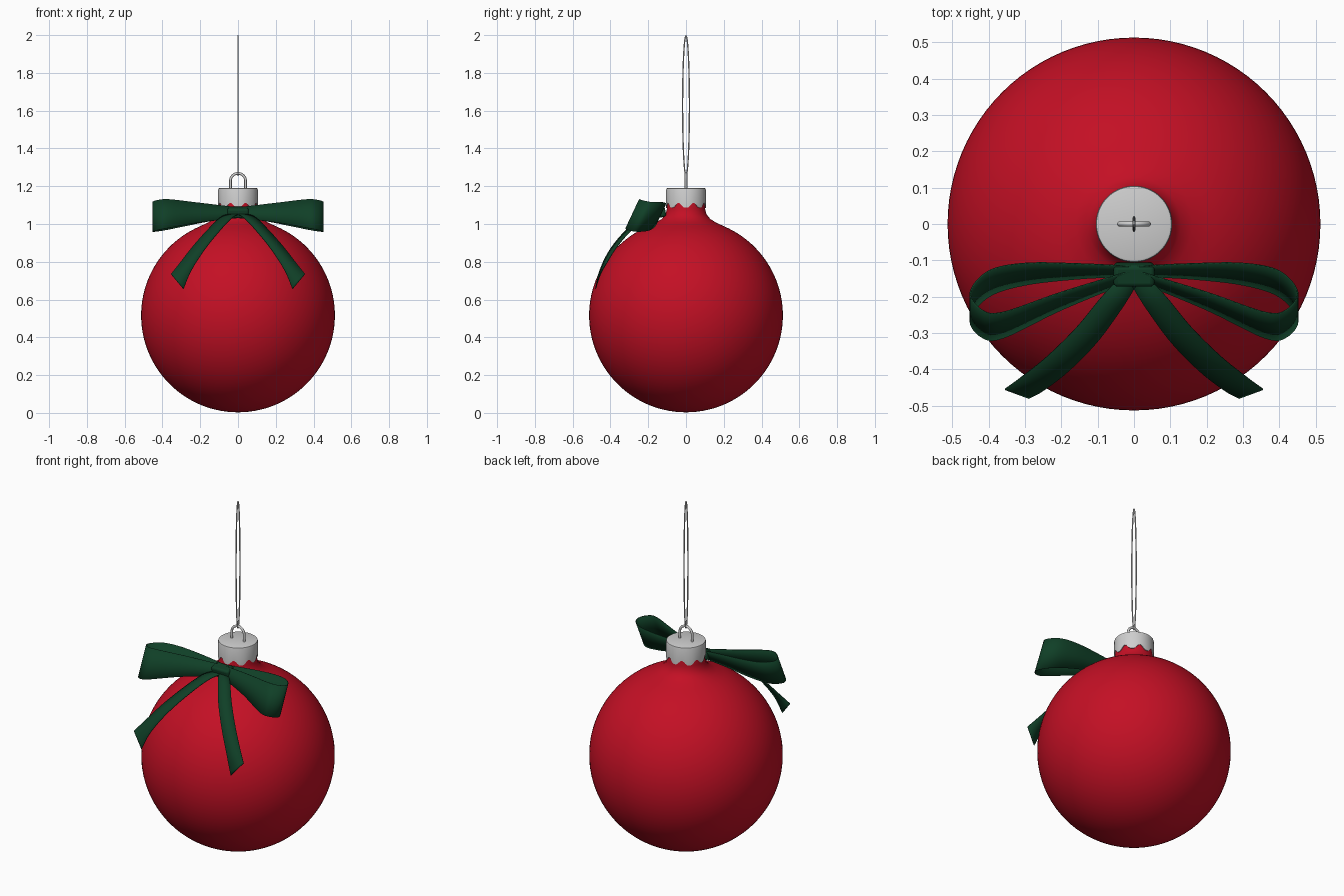
import bpy, bmesh, math
from math import sin, cos, pi
from mathutils import Vector

if "Cube" in bpy.data.objects:
    bpy.data.objects.remove(bpy.data.objects["Cube"], do_unlink=True)


def material(name, rgb):
    m = bpy.data.materials.new(name)
    m.use_nodes = True
    m.diffuse_color = (*rgb, 1)
    m.node_tree.nodes["Principled BSDF"].inputs["Base Color"].default_value = (*rgb, 1)
    return m


RED = material("red glass", (0.55, 0.005, 0.018))
GREEN = material("green ribbon", (0.005, 0.05, 0.02))
SILVER = material("silver metal", (0.62, 0.62, 0.62))


def finish(obj, mat, angle=40):
    obj.data.materials.append(mat)
    bpy.ops.object.select_all(action='DESELECT')
    obj.select_set(True)
    bpy.context.view_layer.objects.active = obj
    bpy.ops.object.shade_smooth_by_angle(angle=math.radians(angle))
    return obj


def new_object(name, bm, mat, angle=40):
    bmesh.ops.remove_doubles(bm, verts=bm.verts, dist=1e-5)
    bmesh.ops.recalc_face_normals(bm, faces=bm.faces)
    mesh = bpy.data.meshes.new(name)
    bm.to_mesh(mesh)
    bm.free()
    obj = bpy.data.objects.new(name, mesh)
    bpy.context.collection.objects.link(obj)
    return finish(obj, mat, angle)


def lathe(name, profile, segs, mat, edge=None):
    """Spin (radius, z) points; edge(angle) lifts the first ring."""
    bm = bmesh.new()
    rings = []
    for i, (r, z) in enumerate(profile):
        ring = []
        for k in range(segs):
            a = 2 * pi * k / segs
            dz = edge(a) if edge and i < 2 else 0
            ring.append(bm.verts.new((r * cos(a), r * sin(a), z + dz)))
        rings.append(ring)
    for lo, hi in zip(rings, rings[1:]):
        for k in range(segs):
            n = (k + 1) % segs
            bm.faces.new((lo[k], lo[n], hi[n], hi[k]))
    return new_object(name, bm, mat)


def smooth_path(points, steps):
    """Catmull-Rom samples through tuples of any length."""
    pts = [Vector(p) for p in points]
    pts = [2 * pts[0] - pts[1]] + pts + [2 * pts[-1] - pts[-2]]
    out = []
    for a, b, c, d in zip(pts, pts[1:], pts[2:], pts[3:]):
        for s in range(steps):
            t = s / steps
            out.append(0.5 * (2 * b + (c - a) * t + (2 * a - 5 * b + 4 * c - d) * t * t
                              + (3 * b - a - 3 * c + d) * t ** 3))
    return out + [pts[-2]]


def ribbon(name, centres, halves, side):
    """Thin strip along centres, with a half-width vector at each station."""
    bm = bmesh.new()
    prev = None
    for c, h in zip(smooth_path(centres, 8), smooth_path(halves, 8)):
        pair = []
        for k in (-1, 0, 1):
            p = c + h * k
            pair.append(bm.verts.new((p.x * side, p.y, p.z)))
        if prev:
            for k in (0, 1):
                bm.faces.new((prev[k], prev[k + 1], pair[k + 1], pair[k]))
        prev = pair
    obj = new_object(name, bm, GREEN)
    mod = obj.modifiers.new("thickness", 'SOLIDIFY')
    mod.thickness = 0.004
    mod.offset = 0
    return obj


def wire(name, points, radius, closed):
    curve = bpy.data.curves.new(name, 'CURVE')
    curve.dimensions = '3D'
    curve.bevel_depth = radius
    curve.bevel_resolution = 3
    curve.use_fill_caps = True
    spline = curve.splines.new('POLY')
    spline.points.add(len(points) - 1)
    for sp, p in zip(spline.points, points):
        sp.co = (*p, 1)
    spline.use_cyclic_u = closed
    obj = bpy.data.objects.new(name, curve)
    bpy.context.collection.objects.link(obj)
    bpy.ops.object.select_all(action='DESELECT')
    obj.select_set(True)
    bpy.context.view_layer.objects.active = obj
    bpy.ops.object.convert(target='MESH')
    return finish(bpy.context.object, SILVER)


# Glass ball flowing into a short neck
R, CZ = 0.513, 0.516
N = 48
LAST = math.radians(157)
ball = [(max(R * sin(LAST * i / N), 1e-7), CZ - R * cos(LAST * i / N)) for i in range(N + 1)]
ball += [(0.16, 1.007), (0.128, 1.027), (0.108, 1.052), (0.101, 1.08), (0.1, 1.15)]
lathe("glass_ball", ball, 96, RED)

# Metal cap with a scalloped lower edge
cap = [(0.101, 1.086), (0.105, 1.086), (0.105, 1.182), (0.103, 1.188), (0.098, 1.19), (1e-7, 1.19)]
lathe("cap", cap, 128, SILVER, lambda a: 0.026 * abs(sin(4 * a)) ** 3)

# Wire hoop on the cap
hoop = [(0.04, 0, 1.18)]
hoop += [(0.04 * cos(pi * i / 20), 0, 1.228 + 0.04 * sin(pi * i / 20)) for i in range(21)]
hoop += [(-0.04, 0, 1.18)]
wire("cap_hoop", hoop, 0.007, False)

# Long hanging loop threaded through the hoop
loop = [(0, 0.018 * sin(2 * pi * i / 64), 1.627 - 0.3695 * cos(2 * pi * i / 64)) for i in range(64)]
wire("hanging_loop", loop, 0.0035, True)

# Bow loops and tails, mirrored left and right
bow_path = [(0, -0.13, 1.06), (0.15, -0.13, 1.058), (0.3, -0.138, 1.048), (0.4, -0.165, 1.04),
            (0.45, -0.225, 1.038), (0.42, -0.273, 1.048), (0.36, -0.278, 1.055),
            (0.2, -0.212, 1.06), (0, -0.14, 1.06)]
bow_scale = [0.35, 0.55, 0.8, 0.95, 1, 1, 0.95, 0.65, 0.35]
bow_half = [(0, 0.037 * s, 0.079 * s) for s in bow_scale]

tail_path = [(0.01, -0.15, 1.055), (0.06, -0.215, 1.035), (0.13, -0.305, 0.965),
             (0.21, -0.385, 0.87), (0.28, -0.44, 0.77), (0.322, -0.467, 0.695)]
tail_half = [(0.022, 0.01, 0), (0.028, 0.016, 0.003), (0.029, 0.02, 0.006),
             (0.03, 0.02, 0.01), (0.032, 0.017, 0.018), (0.033, 0.012, 0.04)]

for label, side in (("left", 1), ("right", -1)):
    ribbon(label + "_bow_loop", bow_path, bow_half, side)
    ribbon(label + "_bow_tail", tail_path, tail_half, side)

# Knot wrapped round the middle of the bow
bpy.ops.mesh.primitive_cube_add(size=1, location=(0, -0.139, 1.061), rotation=(math.radians(12), 0, 0))
knot = bpy.context.object
knot.name = "bow_knot"
knot.scale = (0.113, 0.062, 0.054)
bpy.ops.object.transform_apply(location=False, rotation=False, scale=True)
bevel = knot.modifiers.new("rounding", 'BEVEL')
bevel.width = 0.012
bevel.segments = 3
finish(knot, GREEN)
